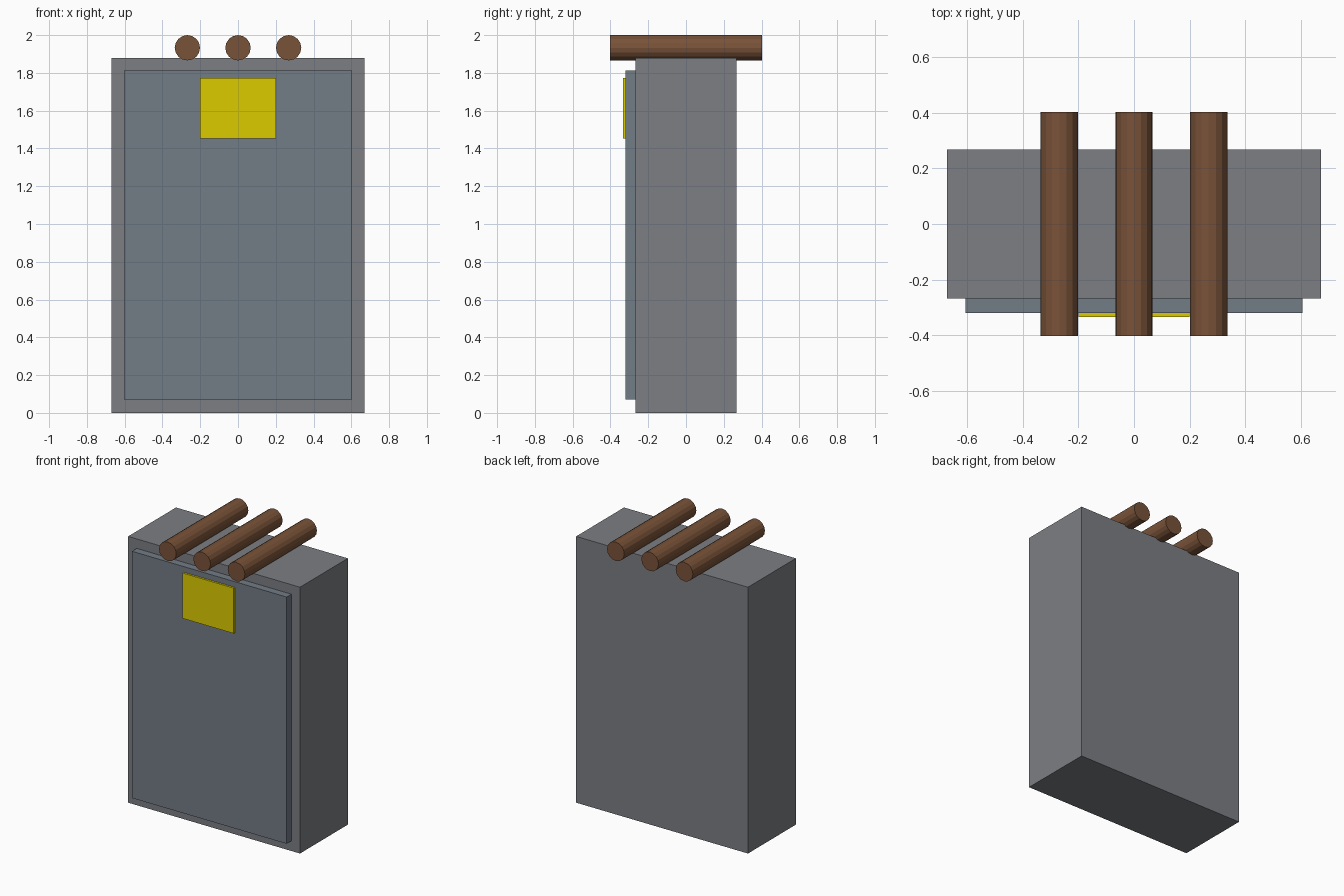
import bpy
from math import pi

if "Cube" in bpy.data.objects:
    bpy.data.objects.remove(bpy.data.objects["Cube"])


def material(name, rgb):
    mat = bpy.data.materials.new(name)
    mat.diffuse_color = (*rgb, 1)
    mat.use_nodes = True
    mat.node_tree.nodes["Principled BSDF"].inputs["Base Color"].default_value = mat.diffuse_color
    return mat


def box(name, half_x, y, z, mat):
    bpy.ops.mesh.primitive_cube_add(size=1, location=(0, sum(y) / 2, sum(z) / 2))
    ob = bpy.context.object
    ob.name = name
    ob.scale = (2 * half_x, y[1] - y[0], z[1] - z[0])
    bpy.ops.object.transform_apply(location=False, rotation=False, scale=True)
    ob.data.materials.append(mat)
    return ob


casing = material("casing_grey", (0.20, 0.21, 0.23))
door = material("door_grey", (0.17, 0.20, 0.24))
yellow = material("yellow", (0.72, 0.60, 0.0))
brown = material("brown", (0.19, 0.085, 0.04))

# Cabinet, raised front panel and yellow label plate
box("cabinet", 0.671, (-0.267, 0.267), (0, 1.88), casing)
box("front_panel", 0.604, (-0.32, -0.267), (0.071, 1.813), door)
box("label_plate", 0.2, (-0.334, -0.32), (1.453, 1.773), yellow)

# Three pipes lying front to back across the top
for i in (-1, 0, 1):
    bpy.ops.mesh.primitive_cylinder_add(vertices=16, radius=0.067, depth=0.804,
                                        location=(0.268 * i, 0, 1.933),
                                        rotation=(pi / 2, 0, 0))
    pipe = bpy.context.object
    pipe.name = f"top_pipe_{i + 2}"
    pipe.data.materials.append(brown)
